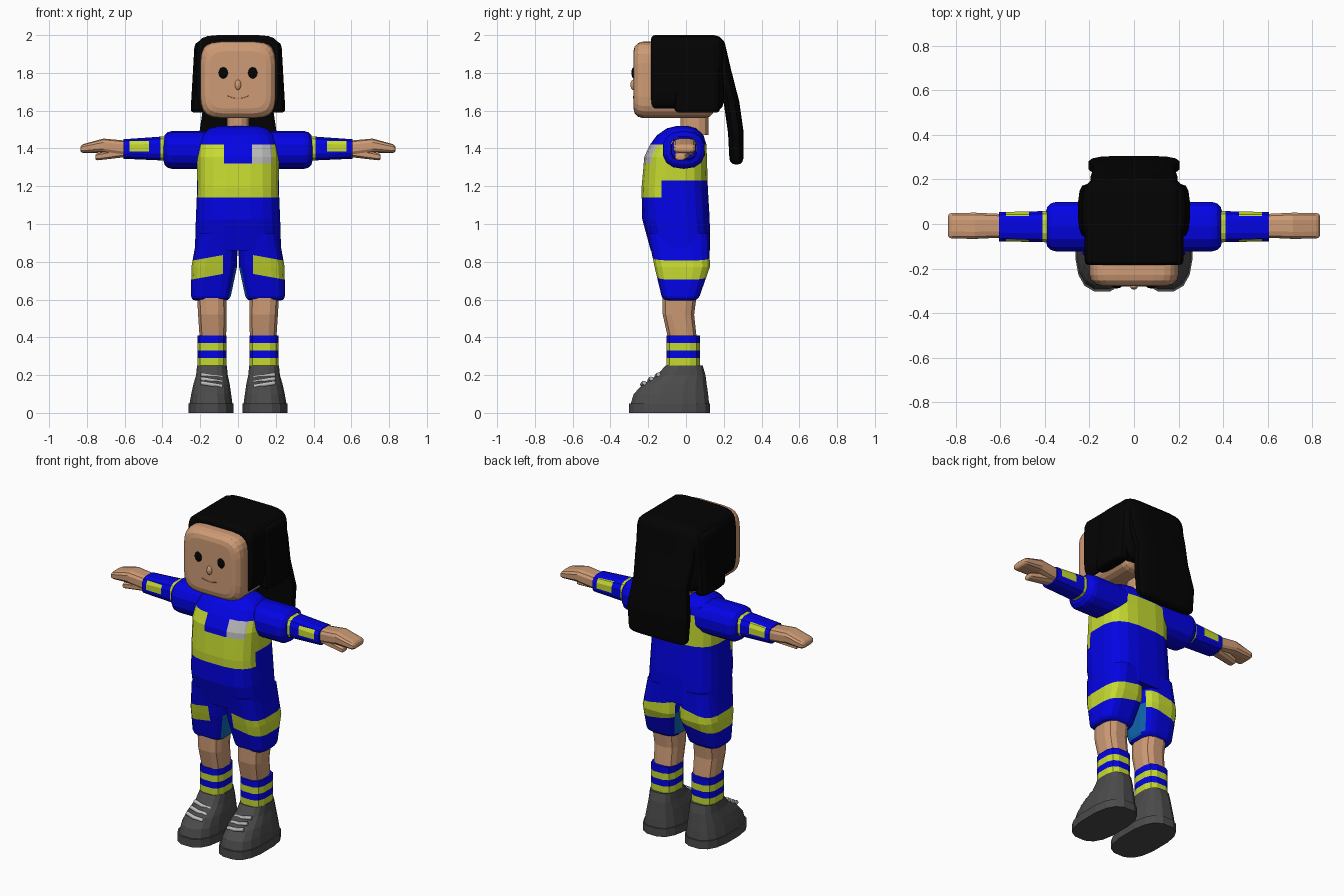
import bpy, bmesh, math
from mathutils import Vector

if "Cube" in bpy.data.objects:
    bpy.data.objects.remove(bpy.data.objects["Cube"])

COLOURS = {
    "blue": (.001, .001, .78), "lime": (.56, .7, .03), "skin": (.62, .33, .18),
    "black": (.001, .001, .001), "shoe grey": (.07, .07, .07),
    "light grey": (.5, .5, .5), "lining blue": (.005, .14, .45), "lip brown": (.34, .16, .08),
}
MATERIALS = {}
for colour_name, rgb in COLOURS.items():
    material = bpy.data.materials.new(colour_name)
    material.use_nodes = True
    material.diffuse_color = (*rgb, 1)
    material.node_tree.nodes["Principled BSDF"].inputs["Base Color"].default_value = (*rgb, 1)
    MATERIALS[colour_name] = material


def add_mesh(name, bm, colours):
    mesh = bpy.data.meshes.new(name)
    bm.to_mesh(mesh)
    for colour in colours:
        mesh.materials.append(MATERIALS[colour])
    bpy.context.collection.objects.link(bpy.data.objects.new(name, mesh))


def rounding(depth, radius):
    """Inset of a quarter-round end at a given depth from its tip."""
    if depth >= radius:
        return 0
    return radius - math.sqrt(radius ** 2 - (radius - depth) ** 2)


def loft(name, axis, start, end, sections, colours, sides=16, boxy=3,
         round_start=0, round_end=0, cuts=(), rule=None, pair=False):
    """Join evenly spaced (centre, centre, radius, radius) sections along an axis.
    Cuts are (point, normal) planes; rule picks a colour from centre and normal."""
    along = "xyz".index(axis)
    across = [i for i in range(3) if i != along]
    length = end - start
    gaps = max(len(sections) - 1, 1)
    depths = {length * i / gaps for i in range(gaps + 1)}
    for step in range(4):
        bulge = 1 - math.cos(step / 3 * math.pi / 2)
        depths |= {round_start * bulge, length - round_end * bulge}
    bm = bmesh.new()
    loops = []
    for depth in sorted({round(d, 4) for d in depths}):
        place = min(max(depth / length, 0), 1) * gaps
        low = min(int(place), gaps - 1)
        first, second = sections[low], sections[min(low + 1, len(sections) - 1)]
        mix = [a + (b - a) * (place - low) for a, b in zip(first, second)]
        inset = rounding(depth, round_start) + rounding(max(length - depth, 0), round_end)
        loop = []
        for i in range(sides):
            angle = math.tau * (i + .5) / sides
            co = Vector()
            co[along] = start + depth
            for j, wave in enumerate((math.cos(angle), math.sin(angle))):
                radius = max(mix[j + 2] - inset, .005)
                co[across[j]] = mix[j] + math.copysign(abs(wave) ** (2 / boxy), wave) * radius
            loop.append(bm.verts.new(co))
        loops.append(loop)
    for lower, upper in zip(loops, loops[1:]):
        for i in range(sides):
            j = (i + 1) % sides
            bm.faces.new((lower[i], lower[j], upper[j], upper[i]))
    bm.faces.new(loops[0])
    bm.faces.new(loops[-1])
    for point, normal in cuts:
        geom = bm.verts[:] + bm.edges[:] + bm.faces[:]
        bmesh.ops.bisect_plane(bm, geom=geom, plane_co=point, plane_no=normal)
    bmesh.ops.recalc_face_normals(bm, faces=bm.faces[:])
    bm.normal_update()
    if rule:
        for face in bm.faces:
            face.material_index = colours.index(rule(face.calc_center_median(), face.normal))
    add_mesh("left_" + name if pair else name, bm, colours)
    if pair:
        for vert in bm.verts:
            vert.co.x *= -1
        bmesh.ops.reverse_faces(bm, faces=bm.faces[:])
        add_mesh("right_" + name, bm, colours)
    bm.free()


def planes(axis, *values):
    normal = Vector([float(axis == letter) for letter in "xyz"])
    return [(normal * value, normal) for value in values]


def ball(name, centre, size, colour):
    bm = bmesh.new()
    bmesh.ops.create_uvsphere(bm, u_segments=14, v_segments=10, radius=1)
    for vert in bm.verts:
        vert.co = Vector(centre) + vert.co * Vector(size)
    add_mesh(name, bm, [colour])
    bm.free()


def tube(name, points, radius, colour):
    curve = bpy.data.curves.new(name, "CURVE")
    curve.dimensions = "3D"
    curve.bevel_depth = radius
    curve.bevel_resolution = 1
    curve.use_fill_caps = True
    spline = curve.splines.new("POLY")
    spline.points.add(len(points) - 1)
    for point, co in zip(spline.points, points):
        point.co = (*co, 1)
    curve.materials.append(MATERIALS[colour])
    bpy.context.collection.objects.link(bpy.data.objects.new(name, curve))


# Shirt with chest panel, back band and pocket badge
BAND_LOW, PANEL_LOW, PANEL_MID, PANEL_TOP = 1.23, 1.14, 1.32, 1.42
BADGE_IN, BADGE_OUT, FRONT = .075, .18, -.13


def shirt_rule(centre, normal):
    if centre.y > FRONT:
        return "lime" if BAND_LOW < centre.z < PANEL_TOP else "blue"
    if BADGE_IN < centre.x < BADGE_OUT and PANEL_MID < centre.z < PANEL_TOP:
        return "light grey"
    top = PANEL_TOP if abs(centre.x) > BADGE_IN else PANEL_MID
    return "lime" if PANEL_LOW < centre.z < top else "blue"


loft("shirt", "z", .86, 1.52,
     [(0, -.03, .23, .158), (0, -.053, .225, .18), (0, -.06, .218, .177),
      (0, -.055, .218, .167), (0, -.02, .2, .125)],
     ["blue", "lime", "light grey"], sides=20, boxy=3.1, round_end=.1, rule=shirt_rule,
     cuts=planes("z", BAND_LOW, PANEL_LOW, PANEL_MID, PANEL_TOP)
     + planes("x", -BADGE_IN, BADGE_IN, BADGE_OUT) + planes("y", FRONT))

# Shorts legs with slanted bands and a contrasting inner side
SLANT = Vector((.18, 0, 1))
STRIPE_LOW, STRIPE_TOP, STRIPE_IN = .75, .85, .08


def shorts_rule(centre, normal):
    inner = normal.x < -.85
    striped = STRIPE_LOW < centre.dot(SLANT) < STRIPE_TOP
    if striped and not inner and (centre.x > STRIPE_IN or centre.y > 0):
        return "lime"
    return "lining blue" if inner and centre.z < .8 else "blue"


loft("shorts_leg", "z", .595, .95,
     [(.146, -.03, .104, .095), (.126, -.02, .122, .148), (.108, -.04, .108, .165)],
     ["blue", "lime", "lining blue"], boxy=3.6, round_start=.025, pair=True, rule=shorts_rule,
     cuts=[((0, 0, height), SLANT) for height in (STRIPE_LOW, STRIPE_TOP)]
     + planes("x", STRIPE_IN) + planes("y", 0))

# Legs, striped socks and shoes
SOCK_STRIPES = (.29, .33, .37)
loft("leg", "z", .4, .64,
     [(.133, -.02, .072, .078), (.136, -.04, .077, .085), (.14, -.033, .08, .094)],
     ["skin"], sides=12, pair=True)
loft("sock", "z", .23, .41, [(.138, -.015, .078, .09)], ["lime", "blue"],
     sides=12, pair=True, cuts=planes("z", *SOCK_STRIPES),
     rule=lambda centre, normal:
     ("lime", "blue")[sum(centre.z > height for height in SOCK_STRIPES) % 2])
loft("shoe_sole", "z", 0, .05, [(.143, -.087, .122, .218)], ["shoe grey"],
     boxy=2.7, pair=True)
loft("shoe_upper", "z", .05, .25,
     [(.143, -.085, .115, .21), (.142, -.08, .107, .2), (.14, -.06, .098, .172),
      (.138, -.025, .085, .13), (.138, -.01, .08, .1)],
     ["shoe grey"], boxy=2.7, pair=True)
for sign, side in ((1, "left"), (-1, "right")):
    for row in range(3):
        tube(f"{side}_lace_{'abc'[row]}",
             [(sign * (.14 + reach), row * .038 + abs(reach) / 5 - .232,
               row * .022 + .15 + reach / 6) for reach in (-.055, 0, .055)],
             .012, "light grey")

# Sleeves, cuffed forearms and hands
CUFF, PATCH_START, PATCH_END, PATCH_LOW, PATCH_TOP = .41, .47, .575, 1.385, 1.44
PATCH_BACK = .035


def forearm_rule(centre, normal):
    front = normal.y < -.3 and centre.z < PATCH_TOP
    patch = PATCH_START < centre.x < PATCH_END and centre.z > PATCH_LOW
    patch = patch and (front or centre.y > PATCH_BACK)
    return "lime" if centre.x < CUFF or patch else "blue"


loft("upper_sleeve", "x", .08, .395, [(-.012, 1.392, .113, .1)], ["blue"],
     sides=14, boxy=2.4, round_end=.045, pair=True)
loft("forearm", "x", .38, .605, [(-.012, 1.4, .072, .066), (-.012, 1.397, .067, .053)],
     ["blue", "lime"], sides=12, pair=True, rule=forearm_rule,
     cuts=planes("x", CUFF, PATCH_START, PATCH_END) + planes("y", PATCH_BACK)
     + planes("z", PATCH_LOW, PATCH_TOP))
loft("hand", "x", .59, .835,
     [(-.008, 1.4, .054, .042), (-.008, 1.415, .06, .038), (-.008, 1.397, .058, .022)],
     ["skin"], sides=12, boxy=3.4, round_end=.018, pair=True)
loft("thumb", "x", .6, .755, [(-.015, 1.38, .04, .028), (-.03, 1.354, .03, .019)],
     ["skin"], sides=8, round_end=.012, pair=True)

# Neck, head and face
loft("neck", "z", 1.47, 1.6, [(0, .045, .06, .075)], ["skin"], sides=12, boxy=2.4)
loft("head", "y", -.278, .15, [(0, 1.763, .2, .203)], ["skin"],
     sides=24, boxy=5, round_start=.05, round_end=.05)
for sign, side in ((1, "left"), (-1, "right")):
    ball(side + "_eye", (sign * .078, -.275, 1.8), (.025, .014, .031), "black")
ball("nose", (0, -.28, 1.737), (.017, .014, .027), "skin")
tube("mouth", [(i * .011, -.278, 1.665 + i * i * .0005) for i in range(-5, 6)], .002, "lip brown")

# Hair: cap, side locks and long back fall
loft("hair_cap", "y", -.185, .2, [(0, 1.798, .222, .202)], ["black"],
     sides=24, boxy=6, round_start=.02, round_end=.05)
loft("side_lock", "z", 1.59, 1.97, [(.21, .06, .042, .12), (.186, .06, .044, .12)],
     ["black"], sides=14, round_start=.02, round_end=.035, pair=True)
loft("back_hair", "z", 1.315, 1.985,
     [(0, .267, .195, .036), (0, .264, .207, .042), (0, .24, .182, .042),
      (0, .195, .197, .044), (0, .16, .19, .04)],
     ["black"], boxy=3.6, round_start=.03, round_end=.03)
